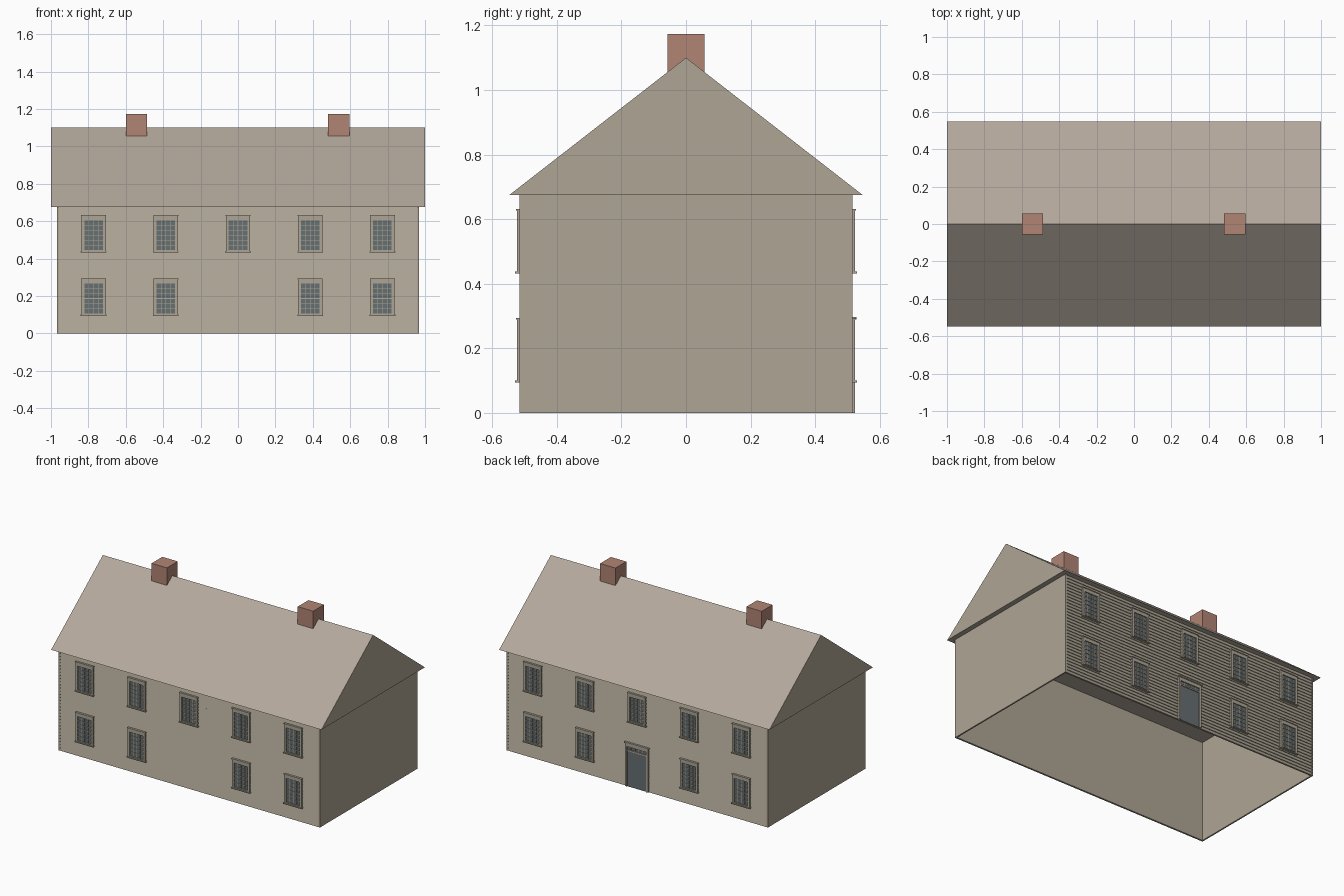
import bpy, bmesh, math
from mathutils import Matrix, Vector

cube = bpy.data.objects.get("Cube")
if cube:
    bpy.data.objects.remove(cube, do_unlink=True)


def linear(c):
    c /= 255
    return c / 12.92 if c <= 0.04045 else ((c + 0.055) / 1.055) ** 2.4


def material(name, *rgb):
    m = bpy.data.materials.new(name)
    m.use_nodes = True
    col = [linear(c) for c in rgb] + [1]
    m.diffuse_color = col
    m.node_tree.nodes["Principled BSDF"].inputs["Base Color"].default_value = col
    return m


wood = material("weathered wood", 174, 165, 149)
shingle = material("roof shingle", 179, 168, 155)
brick = material("brick", 177, 133, 117)
slate = material("slate blue", 103, 112, 114)


def box(bm, x0, x1, y0, y1, z0, z1, mat=0):
    size = Vector((x1 - x0, y1 - y0, z1 - z0))
    mid = Vector((x0 + x1, y0 + y1, z0 + z1)) / 2
    geo = bmesh.ops.create_cube(bm, size=1, matrix=Matrix.Translation(mid) @ Matrix.Diagonal(size).to_4x4())
    for f in {f for v in geo["verts"] for f in v.link_faces}:
        f.material_index = mat


def prism(bm, profile, half):
    """Extrude a (y, z) profile along x from -half to +half."""
    face = bm.faces.new([bm.verts.new((-half, y, z)) for y, z in profile])
    ext = bmesh.ops.extrude_face_region(bm, geom=[face])
    verts = [g for g in ext["geom"] if isinstance(g, bmesh.types.BMVert)]
    bmesh.ops.translate(bm, verts=verts, vec=(2 * half, 0, 0))
    bmesh.ops.recalc_face_normals(bm, faces=bm.faces)


def to_mesh(name, bm, mats):
    me = bpy.data.meshes.new(name)
    bm.to_mesh(me)
    bm.free()
    for m in mats:
        me.materials.append(m)
    return me


def place(name, me, loc=(0, 0, 0), turn=0):
    ob = bpy.data.objects.new(name, me)
    ob.location = loc
    ob.rotation_euler.z = turn
    bpy.context.collection.objects.link(ob)
    return ob


WALL_X, WALL_Y, EAVE, RIDGE = 0.967, 0.515, 0.675, 1.1
SIDES = (("front", -1, 0), ("back", 1, math.pi))

# Clapboard long walls: sawtooth section, flat inside
boards = 32
pitch = EAVE / boards
section = [(-0.503, EAVE), (-0.503, 0)]
for i in range(boards):
    section += [(-WALL_Y, i * pitch), (-WALL_Y + 0.005, (i + 1) * pitch)]
bm = bmesh.new()
prism(bm, section, WALL_X)
siding = to_mesh("clapboard_wall", bm, [wood])
for side, s, turn in SIDES:
    place(side + "_clapboard_wall", siding, turn=turn)

# Plain end walls, open underneath
for side, s in (("right", -1), ("left", 1)):
    bm = bmesh.new()
    a, b = sorted((s * (WALL_X - 0.01), s * WALL_X))
    box(bm, a, b, -WALL_Y, WALL_Y, 0, EAVE)
    place(side + "_end_wall", to_mesh(side + "_end_wall", bm, [wood]))

# Gabled roof, with wooden gable ends
bm = bmesh.new()
prism(bm, [(-0.547, EAVE), (0.547, EAVE), (0, RIDGE)], 1)
for f in bm.faces:
    f.material_index = int(abs(f.normal.x) > 0.9)
place("roof", to_mesh("roof", bm, [shingle, wood]))

# Chimneys
for side, x in (("right", -0.543), ("left", 0.539)):
    bm = bmesh.new()
    box(bm, x - 0.057, x + 0.057, -0.057, 0.057, 1.0, 1.173)
    place(side + "_chimney", to_mesh(side + "_chimney", bm, [brick]))


def grid_bars(bm, half, z0, z1, cols, rows, y, t=0.0014):
    for i in range(1, cols):
        x = -half + 2 * half * i / cols
        box(bm, x - t, x + t, y, 0.002, z0, z1)
    for j in range(1, rows):
        z = z0 + (z1 - z0) * j / rows
        box(bm, -half, half, y, 0.002, z - t, z + t)


# Sash window: casing, sill, cap, glass and glazing bars
bm = bmesh.new()
GLASS, LOW, HIGH = 0.05, 0.013, 0.173
for s in (-1, 1):
    a, b = sorted((s * GLASS, s * 0.065))
    box(bm, a, b, -0.009, 0.004, 0.006, 0.195)
box(bm, -GLASS, GLASS, -0.009, 0.004, HIGH, 0.195)
box(bm, -GLASS, GLASS, -0.008, 0.004, 0.006, LOW)
box(bm, -0.069, 0.069, -0.014, 0.004, 0, 0.006)
box(bm, -0.067, 0.067, -0.012, 0.004, 0.195, 0.2)
box(bm, -GLASS, GLASS, -0.002, 0.004, LOW, HIGH, 1)
grid_bars(bm, GLASS, LOW, HIGH, 4, 6, -0.005)
middle = (LOW + HIGH) / 2
box(bm, -GLASS, GLASS, -0.006, 0.002, middle - 0.002, middle + 0.002)
window = to_mesh("sash_window", bm, [wood, slate])
for side, s, turn in SIDES:
    for level, z in (("lower", 0.094), ("upper", 0.432)):
        for i in range(-2, 3):
            if i or level == "upper":
                place(f"{side}_{level}_window", window, (i * 0.386, s * WALL_Y, z), turn)

# Back door: casing, cap, plain door and transom lights
bm = bmesh.new()
for s in (-1, 1):
    a, b = sorted((s * 0.072, s * 0.086))
    box(bm, a, b, -0.009, 0.004, 0, 0.29)
box(bm, -0.072, 0.072, -0.009, 0.004, 0.268, 0.29)
box(bm, -0.09, 0.09, -0.013, 0.004, 0.29, 0.297)
box(bm, -0.072, 0.072, -0.008, 0.004, 0.238, 0.247)
box(bm, -0.072, 0.072, -0.003, 0.004, 0, 0.238, 1)
box(bm, -0.072, 0.072, -0.002, 0.004, 0.247, 0.268, 1)
grid_bars(bm, 0.072, 0.247, 0.268, 5, 1, -0.005)
place("back_door", to_mesh("back_door", bm, [wood, slate]), (0, WALL_Y, 0), math.pi)
